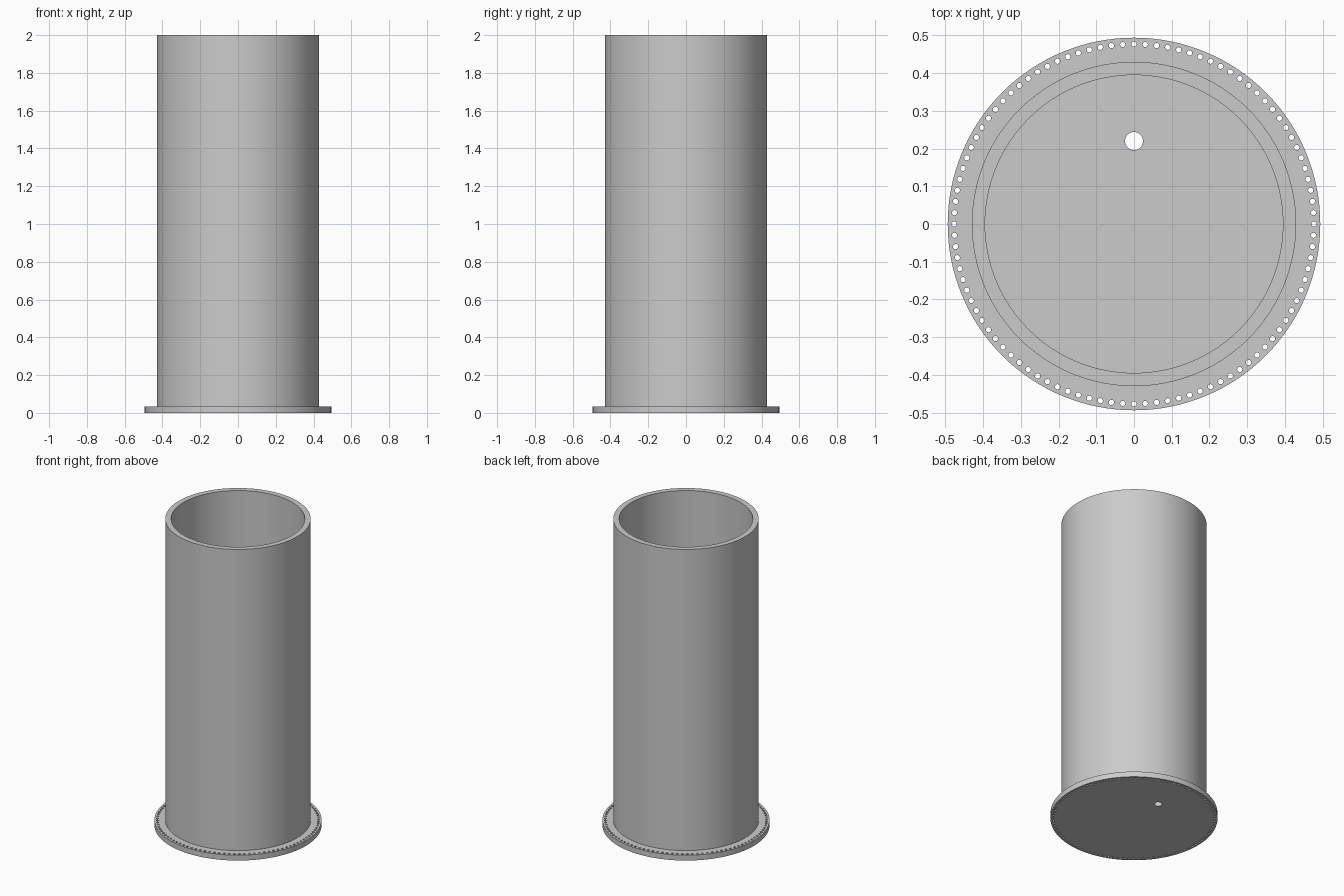
import bpy, bmesh, math
from mathutils import Matrix

cube = bpy.data.objects.get("Cube")
if cube:
    bpy.data.objects.remove(cube, do_unlink=True)

HEIGHT, PLATE_TOP = 2.0, 0.035
PLATE_R, OUTER_R, INNER_R = 0.494, 0.43, 0.395
BOLT_RING_R, BOLT_R, BOLT_COUNT = 0.477, 0.007, 100
DRAIN_Y, DRAIN_R = 0.22, 0.024
SIDES = 128

grey = bpy.data.materials.new("plain grey")
grey.use_nodes = True
colour = (0.6, 0.6, 0.6, 1)
grey.diffuse_color = colour
grey.node_tree.nodes["Principled BSDF"].inputs["Base Color"].default_value = colour


def make_object(name, bm):
    bmesh.ops.recalc_face_normals(bm, faces=bm.faces[:])
    mesh = bpy.data.meshes.new(name)
    bm.to_mesh(mesh)
    bm.free()
    obj = bpy.data.objects.new(name, mesh)
    obj.data.materials.append(grey)
    bpy.context.collection.objects.link(obj)
    return obj


def add_cylinder(bm, x, y, z0, z1, radius, sides):
    bmesh.ops.create_cone(bm, cap_ends=True, segments=sides, radius1=radius,
                          radius2=radius, depth=z1 - z0,
                          matrix=Matrix.Translation((x, y, (z0 + z1) / 2)))


def smooth(obj):
    bpy.ops.object.select_all(action="DESELECT")
    obj.select_set(True)
    bpy.context.view_layer.objects.active = obj
    bpy.ops.object.shade_smooth_by_angle(angle=math.radians(30))


# Base plate, closing the bottom of the tube
bm = bmesh.new()
add_cylinder(bm, 0, 0, 0, PLATE_TOP, PLATE_R, SIDES)
plate = make_object("base_plate", bm)

# Ring of bolt holes and one drain hole
bm = bmesh.new()
for i in range(BOLT_COUNT):
    a = math.tau * i / BOLT_COUNT
    add_cylinder(bm, BOLT_RING_R * math.cos(a), BOLT_RING_R * math.sin(a),
                 -0.05, 0.1, BOLT_R, 12)
add_cylinder(bm, 0, DRAIN_Y, -0.05, 0.1, DRAIN_R, 32)
cutter = make_object("hole_cutter", bm)
cutter.hide_render = True

cut = plate.modifiers.new("holes", "BOOLEAN")
cut.operation = "DIFFERENCE"
cut.solver = "EXACT"
cut.object = cutter
bpy.context.view_layer.objects.active = plate
bpy.ops.object.modifier_apply(modifier=cut.name)
bpy.data.objects.remove(cutter, do_unlink=True)
smooth(plate)

# Open tube wall, spun from its profile
bm = bmesh.new()
profile = [(OUTER_R, PLATE_TOP), (OUTER_R, HEIGHT), (INNER_R, HEIGHT), (INNER_R, PLATE_TOP)]
verts = [bm.verts.new((r, 0, z)) for r, z in profile]
edges = [bm.edges.new(pair) for pair in zip(verts, verts[1:])]
bmesh.ops.spin(bm, geom=verts + edges, cent=(0, 0, 0), axis=(0, 0, 1),
               angle=math.tau, steps=SIDES, use_merge=True)
bmesh.ops.remove_doubles(bm, verts=bm.verts[:], dist=0.0001)
# An open-bottomed wall needs its faces turned outward from the wall's own middle
tube = make_object("tube_wall", bm)
smooth(tube)
